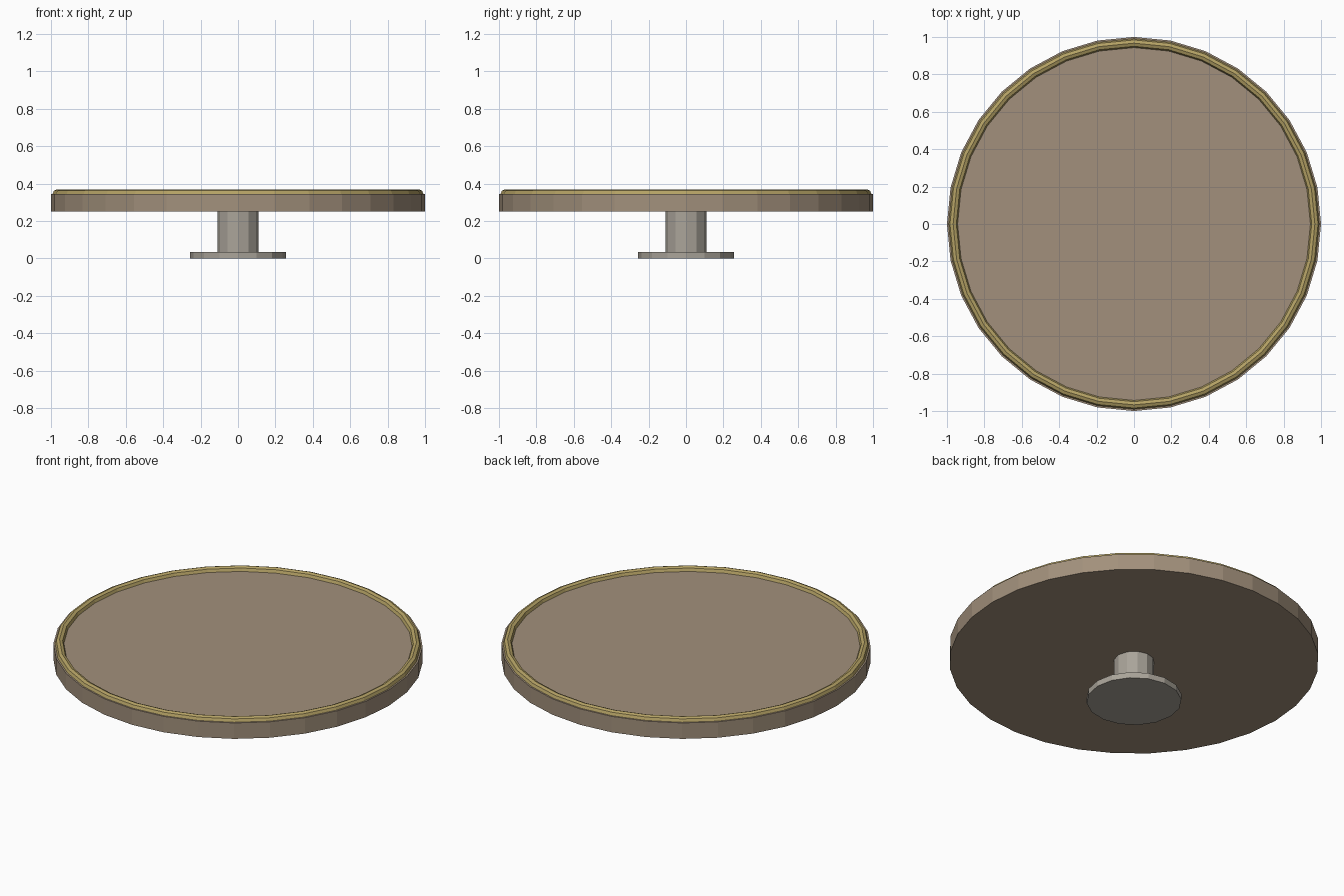
import bpy
from math import cos, sin, pi

if "Cube" in bpy.data.objects:
    bpy.data.objects.remove(bpy.data.objects["Cube"])


def material(name, rgb):
    m = bpy.data.materials.new(name)
    m.diffuse_color = (*rgb, 1)
    m.use_nodes = True
    m.node_tree.nodes["Principled BSDF"].inputs["Base Color"].default_value = m.diffuse_color
    return m


def finish(name, mat):
    o = bpy.context.object
    o.name = name
    o.data.materials.append(mat)


def disc(name, radius, z0, z1, sides, mat):
    bpy.ops.mesh.primitive_cylinder_add(
        vertices=sides, radius=radius, depth=z1 - z0, location=(0, 0, (z0 + z1) / 2))
    finish(name, mat)


wood = material("tan", (0.36, 0.28, 0.20))
metal = material("warm_grey", (0.40, 0.37, 0.32))
gold = material("gold", (0.46, 0.36, 0.13))

# Foot, stem and round top
disc("foot", 0.257, 0, 0.035, 16, metal)
disc("stem", 0.11, 0.035, 0.25, 12, metal)
disc("top", 1.0, 0.25, 0.345, 32, wood)

# Raised rim around the top
bpy.ops.mesh.primitive_torus_add(
    major_segments=32, minor_segments=8, major_radius=0.967, minor_radius=0.024,
    location=(0, 0, 0.345))
finish("rim", gold)
